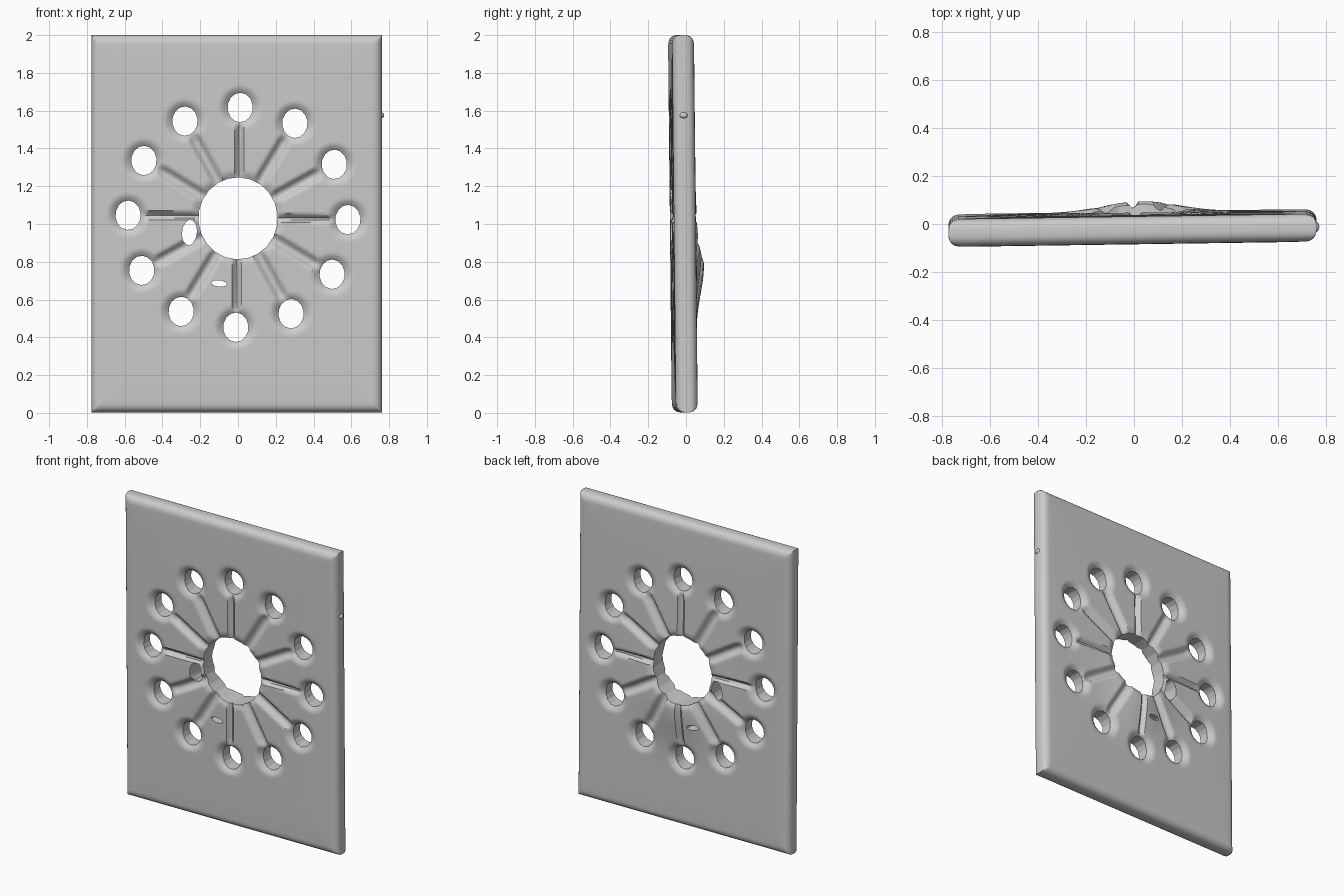
import bpy, bmesh, math
from math import sin, cos, pi, exp, sqrt, hypot

if "Cube" in bpy.data.objects:
    bpy.data.objects.remove(bpy.data.objects["Cube"])

X0, X1, Z0, Z1 = -0.775, 0.762, 0.003, 2.0
CX, CZ, HUB, RING = 0.0, 1.035, 0.21, 0.582
angles = [i * pi / 6 - 0.02 for i in range(12)]
holes = [(CX + RING * cos(a), CZ + RING * sin(a)) for a in angles]


def stations(a, b, step):
    # grid coordinates, denser at the rounded borders
    edge = [0, 0.002, 0.007, 0.015, 0.026, 0.042]
    n = round((b - a - 0.084) / step)
    mid = [a + 0.042 + (b - a - 0.084) * i / n for i in range(1, n)]
    return [a + e for e in edge] + mid + [b - e for e in reversed(edge)]


def carve(x, z):
    # depth removed from each face by grooves and worn hole rims
    r = hypot(x - CX, z - CZ)
    depth = 0.018 * max(0, 1 - max(0, r - HUB) / 0.045) ** 2
    for i, (hx, hz) in enumerate(holes):
        d = hypot(x - hx, z - hz)
        depth = max(depth, 0.032 * max(0, 1 - max(0, d - 0.062) / 0.05) ** 1.5)
        a = angles[i]
        along = (x - CX) * cos(a) + (z - CZ) * sin(a)
        across = abs((z - CZ) * cos(a) - (x - CX) * sin(a))
        if 0.15 < along < RING:
            w, g = (0.021, 0.026) if i % 3 == 0 else (0.034, 0.03)
            fade = min(1, (RING - along) / 0.12)
            depth = max(depth, g * fade * max(0, 1 - (across / w) ** 2))
    return depth


def face_y(x, z, side):
    d = max(0, min(x - X0, X1 - x, z - Z0, Z1 - z))
    R = 0.042
    inset = R - sqrt(max(0, R * R - (R - d) ** 2)) if d < R else 0
    inset += 0.006 * exp(-d / 0.12)
    tilt = 0.011 * x / 0.76 + 0.01 * (1 - z)
    if side < 0:
        return -0.078 + tilt + inset + carve(x, z)
    bulge = 0.042 * exp(-((x - 0.03) ** 2 + (z - 0.78) ** 2) / 0.045)
    bulge += 0.008 * exp(-((x - CX) ** 2 + (z - CZ) ** 2) / 0.16)
    return 0.045 + tilt + bulge - inset - carve(x, z)


# Panel: two carved skins joined round the border
bm = bmesh.new()
xs, zs = stations(X0, X1, 0.0125), stations(Z0, Z1, 0.0125)
for side in (-1, 1):
    g = [[bm.verts.new((x, face_y(x, z, side), z)) for x in xs] for z in zs]
    for j in range(len(zs) - 1):
        for i in range(len(xs) - 1):
            q = [g[j][i], g[j][i + 1], g[j + 1][i + 1], g[j + 1][i]]
            bm.faces.new(q if side < 0 else q[::-1])
border = [e for e in bm.edges if e.is_boundary]
bmesh.ops.bridge_loops(bm, edges=border)
bmesh.ops.recalc_face_normals(bm, faces=bm.faces)
me = bpy.data.meshes.new("panel")
bm.to_mesh(me)
bm.free()
panel = bpy.data.objects.new("panel", me)
bpy.context.collection.objects.link(panel)

# Cutters for the hub opening, the ring of holes and two worn gaps
bm = bmesh.new()


def prism(x, z, rx, rz, n, turn=0.0):
    def ring(y):
        pts = []
        for k in range(n):
            a = 2 * pi * (k + 0.37) / n
            u, v = rx * cos(a), rz * sin(a)
            pts.append(bm.verts.new((x + u * cos(turn) - v * sin(turn), y,
                                     z + u * sin(turn) + v * cos(turn))))
        return pts
    a, b = ring(-0.3), ring(0.3)
    bm.faces.new(a)
    bm.faces.new(b[::-1])
    for k in range(n):
        m = (k + 1) % n
        bm.faces.new((a[k], b[k], b[m], a[m]))


prism(CX, CZ - 0.005, HUB, HUB + 0.007, 22)
for hx, hz in holes:
    prism(hx, hz, 0.067, 0.078, 14)
prism(-0.257, 0.955, 0.04, 0.068, 12, -0.1)
prism(-0.1, 0.685, 0.042, 0.017, 10, -0.1)
bmesh.ops.recalc_face_normals(bm, faces=bm.faces)
cm = bpy.data.meshes.new("hole_cutters")
bm.to_mesh(cm)
bm.free()
cutter = bpy.data.objects.new("hole_cutters", cm)
bpy.context.collection.objects.link(cutter)

mod = panel.modifiers.new("holes", 'BOOLEAN')
mod.operation = 'DIFFERENCE'
mod.solver = 'EXACT'
mod.object = cutter
bpy.context.view_layer.objects.active = panel
panel.select_set(True)
bpy.ops.object.modifier_apply(modifier=mod.name)
bpy.data.objects.remove(cutter)
bpy.ops.object.shade_smooth_by_angle(angle=math.radians(40))

# Small nub on the right edge
bpy.ops.mesh.primitive_uv_sphere_add(segments=16, ring_count=10, radius=0.02,
                                     location=(0.758, -0.012, 1.575))
nub = bpy.context.object
nub.name = "edge_nub"
nub.scale = (0.8, 1.1, 0.8)
bpy.ops.object.shade_smooth_by_angle(angle=math.radians(40))
